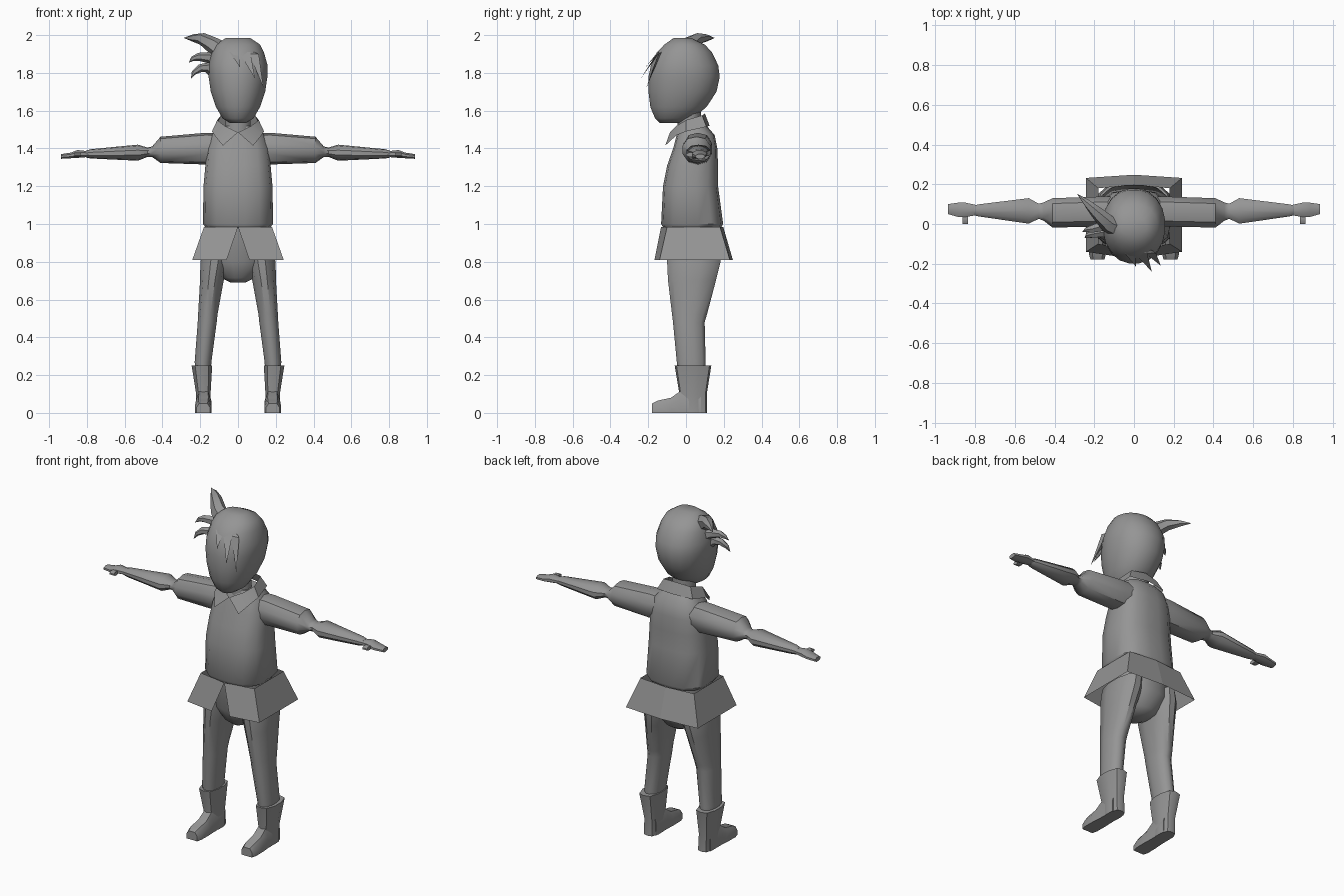
import bpy, bmesh, math
from mathutils import Vector

grey = bpy.data.materials.new("plain_grey")
grey.diffuse_color = (0.3, 0.3, 0.3, 1)


def finish(name, bm, angle=40, mirror=False, closed=True):
    if closed:
        bmesh.ops.recalc_face_normals(bm, faces=bm.faces[:])
    me = bpy.data.meshes.new(name)
    bm.to_mesh(me)
    bm.free()
    me.materials.append(grey)
    ob = bpy.data.objects.new(name, me)
    bpy.context.collection.objects.link(ob)
    if mirror:
        ob.modifiers.new("mirror", 'MIRROR')
    bpy.context.view_layer.objects.active = ob
    ob.select_set(True)
    if angle:
        bpy.ops.object.shade_smooth_by_angle(angle=math.radians(angle))
    ob.select_set(False)
    return ob


def skin(bm, rings):
    vs = [[bm.verts.new(p) for p in r] for r in rings]
    n = len(vs[0])
    for a, b in zip(vs, vs[1:]):
        for i in range(n):
            j = (i + 1) % n
            bm.faces.new((a[i], a[j], b[j], b[i]))
    bm.faces.new(vs[0][::-1])
    bm.faces.new(vs[-1])


def oval(u0, u1, v0, v1, n, e):
    # rounded-box outline: e = 2 is an ellipse, larger is boxier
    out = []
    for i in range(n):
        t = 2 * math.pi * (i + 0.5) / n
        c, s = math.cos(t), math.sin(t)
        k = (abs(c) ** e + abs(s) ** e) ** (-1 / e)
        out.append((((u0 + u1) + (u1 - u0) * c * k) / 2, ((v0 + v1) + (v1 - v0) * s * k) / 2))
    return out


def loft_z(name, rows, n=16, e=2.5, **kw):
    bm = bmesh.new()
    skin(bm, [[(u, v, z) for u, v in oval(x0, x1, y0, y1, n, e)] for z, x0, x1, y0, y1 in rows])
    return finish(name, bm, **kw)


def loft_x(name, rows, n=10, e=2.4, **kw):
    bm = bmesh.new()
    skin(bm, [[(x, u, v) for u, v in oval(y0, y1, z0, z1, n, e)] for x, y0, y1, z0, z1 in rows])
    return finish(name, bm, **kw)


def sheet(name, top, low, **kw):
    # open strip between two edges
    bm = bmesh.new()
    a = [bm.verts.new(p) for p in top]
    b = [bm.verts.new(p) for p in low]
    for i in range(len(a) - 1):
        bm.faces.new((a[i], b[i], b[i + 1], a[i + 1]))
    return finish(name, bm, closed=False, **kw)


def tuft(name, path, radius):
    # tapered lock of hair
    pts = [Vector(p) for p in path]
    rings = []
    for i, p in enumerate(pts):
        d = (pts[min(i + 1, len(pts) - 1)] - pts[max(i - 1, 0)]).normalized()
        a = d.cross(Vector((0, 1, 0))).normalized()
        b = d.cross(a)
        r = radius * (1 - i / (len(pts) - 1)) ** 0.8 + 0.001
        rings.append([p + r * (a * math.cos(t) + b * math.sin(t))
                      for t in (k * math.pi / 3 for k in range(6))])
    bm = bmesh.new()
    skin(bm, rings)
    finish(name, bm)


# head and neck
loft_z("head", [(z, -w, w, f, b) for z, w, f, b in (
    (1.535, .045, -.14, -.01), (1.56, .083, -.165, .04), (1.62, .118, -.19, .11),
    (1.70, .145, -.2, .163), (1.78, .157, -.2, .18), (1.84, .158, -.187, .172),
    (1.91, .138, -.155, .138), (1.95, .118, -.115, .1), (1.985, .065, -.065, .03))],
    n=20, e=2.2, angle=60)
loft_z("neck", [(1.42, -.07, .07, -.045, .08), (1.62, -.07, .07, -.045, .08)], n=10, e=2)

# side tufts of hair
tuft("top_tuft", [(-.07, -.02, 1.90), (-.13, .0, 1.945), (-.19, .06, 1.98), (-.24, .11, 1.985), (-.285, .15, 1.985)], .055)
tuft("middle_tuft", [(-.11, .0, 1.86), (-.16, -.01, 1.882), (-.21, -.025, 1.885), (-.24, -.03, 1.875), (-.26, -.04, 1.855)], .035)
tuft("lower_tuft", [(-.11, -.03, 1.79), (-.16, -.04, 1.83), (-.20, -.05, 1.825), (-.235, -.06, 1.80), (-.248, -.07, 1.77)], .035)

# pointed fringe
for i, (x, w, z, tip) in enumerate((((-.02, .025, 1.91, (.01, -.215, 1.83))),
                                    ((.035, .03, 1.91, (.09, -.24, 1.77))),
                                    ((.085, .025, 1.90, (.135, -.21, 1.72))))):
    bm = bmesh.new()
    v = [bm.verts.new(p) for p in ((x - w, -.15, z), (x + w, -.145, z), (x, -.13, z + .01), tip)]
    for f in ((0, 1, 3), (1, 2, 3), (2, 0, 3), (0, 2, 1)):
        bm.faces.new([v[k] for k in f])
    finish("fringe_%d" % (i + 1), bm, angle=0)

# shirt body and collar
loft_z("torso", [(z, -w, w, f, b) for z, w, f, b in (
    (.98, .17, -.12, .185), (1.0, .186, -.132, .197), (1.2, .183, -.122, .17),
    (1.31, .173, -.1, .17), (1.40, .165, -.068, .166), (1.47, .14, -.05, .152),
    (1.52, .1, -.03, .11))], n=16, e=3.2)
sheet("collar",
      [(0, .10, 1.585), (.09, .085, 1.575), (.11, .0, 1.55), (.07, -.05, 1.52), (0, -.085, 1.485)],
      [(0, .125, 1.52), (.12, .108, 1.515), (.138, .0, 1.49), (.125, -.05, 1.47), (.08, -.11, 1.415)],
      mirror=True, angle=30)

# flared shirt tail with a front slit
sheet("shirt_tail",
      [(0, .197, .985), (.18, .18, .985), (.18, -.1, .985), (0, -.132, .985)],
      [(0, .248, .81), (.242, .232, .81), (.242, -.14, .81), (.06, -.167, .81)],
      mirror=True, angle=0)

# sleeves, forearms and hands
loft_x("arm", [(.10, -.015, .14, 1.33, 1.48), (.17, -.015, .14, 1.315, 1.483),
               (.41, -.02, .132, 1.323, 1.462), (.455, .015, .11, 1.355, 1.41),
               (.48, .025, .103, 1.355, 1.405), (.53, .0, .132, 1.335, 1.42),
               (.78, .037, .1, 1.347, 1.396), (.805, .043, .095, 1.352, 1.388)],
       mirror=True)
loft_x("hand", [(.79, .045, .095, 1.355, 1.385), (.85, .035, .108, 1.35, 1.392),
                (.885, .035, .108, 1.348, 1.378), (.938, .05, .1, 1.345, 1.37)],
       n=8, e=4, mirror=True)
loft_x("thumb", [(.835, -.0, .05, 1.355, 1.378), (.865, -.0, .05, 1.355, 1.378)], n=8, e=3, mirror=True)

# hips and legs
loft_z("hips", [(.69, -.04, .04, -.03, .09), (.715, -.09, .09, -.06, .13),
                (.80, -.165, .165, -.1, .178), (.98, -.17, .17, -.115, .18)], n=16, e=2.3, angle=50)
loft_z("leg", [(.20, .145, .225, -.04, .10), (.27, .14, .23, -.05, .105),
               (.48, .112, .214, -.07, .1), (.52, .108, .212, -.075, .112),
               (.70, .075, .202, -.097, .16), (.80, .05, .2, -.102, .185), (.86, .05, .185, -.1, .185)],
       n=12, mirror=True)

# boots
loft_z("boot_shaft", [(.0, .14, .222, -.03, .112), (.10, .145, .222, -.035, .11),
                      (.25, .136, .246, -.06, .134)], n=10, e=3, mirror=True, angle=35)
bm = bmesh.new()
skin(bm, [[(cx + s * w, y, z) for s, z in ((-1, 0), (1, 0), (1, h * .6), (.6, h), (-.6, h), (-1, h * .6))]
          for y, cx, w, h in ((.08, .182, .038, .12), (-.03, .182, .04, .115),
                              (-.08, .183, .043, .08), (-.15, .184, .043, .065),
                              (-.18, .184, .035, .05))])
finish("boot_foot", bm, mirror=True, angle=35)
